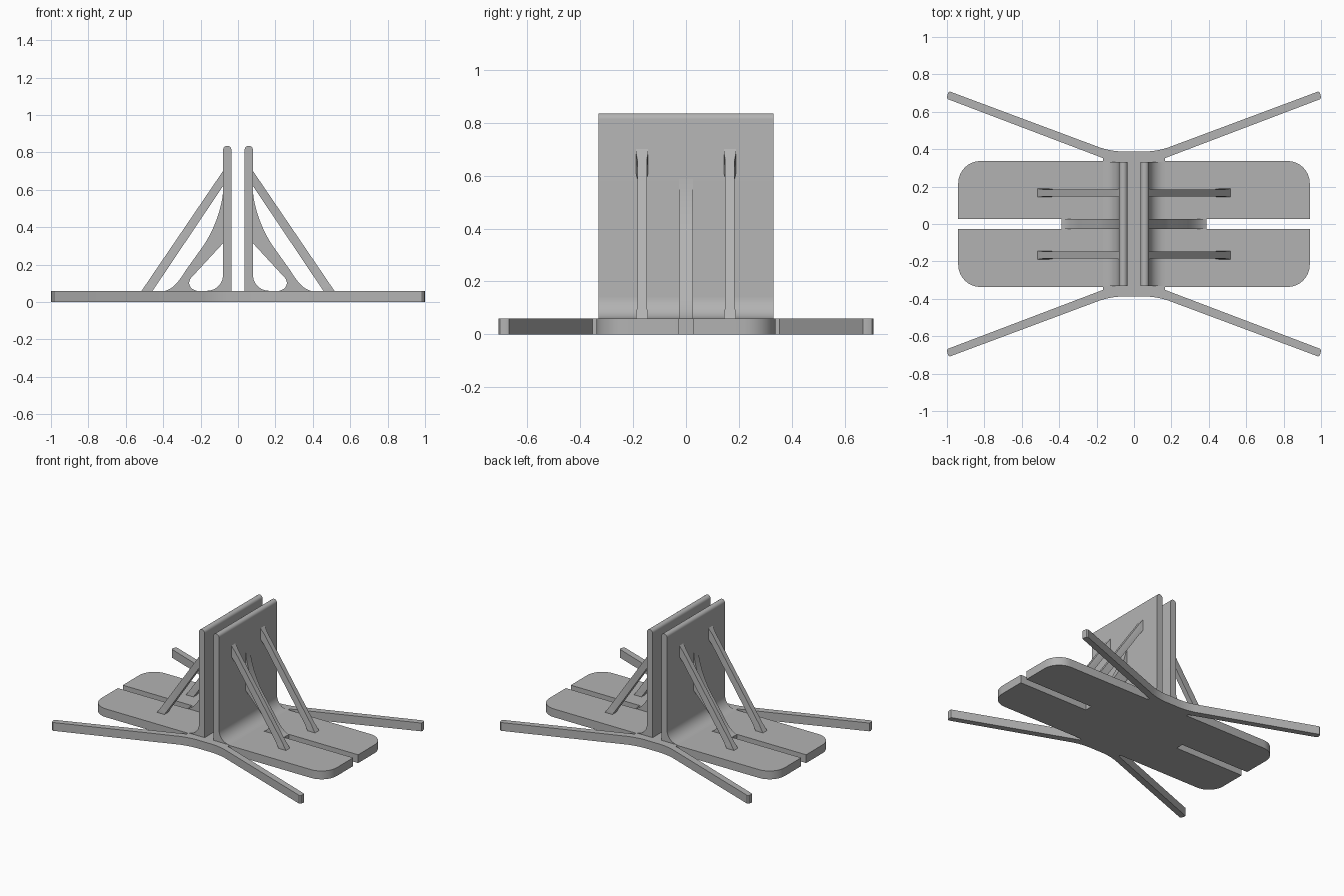
import bpy, bmesh, math
from mathutils import Vector
from mathutils.geometry import interpolate_bezier

cube = bpy.data.objects.get("Cube")
if cube:
    bpy.data.objects.remove(cube, do_unlink=True)

COLOR = (0.45, 0.45, 0.45, 1)
grey = bpy.data.materials.new("plain grey")
grey.use_nodes = True
grey.diffuse_color = COLOR
for node in grey.node_tree.nodes:
    if node.type == 'BSDF_PRINCIPLED':
        node.inputs["Base Color"].default_value = COLOR


def arc(cx, cy, r, start, end, steps=8):
    angles = [math.radians(start + (end - start) * i / steps) for i in range(steps + 1)]
    return [(cx + r * math.cos(a), cy + r * math.sin(a)) for a in angles]


def bezier(*points, steps=12):
    curve = interpolate_bezier(*[Vector((x, y, 0)) for x, y in points], steps)
    return [(p.x, p.y) for p in curve]


def loft(name, rings, mirror=(False, False)):
    """Join matching rings of points into a closed solid."""
    bm = bmesh.new()
    loops = [[bm.verts.new(p) for p in ring] for ring in rings]
    n = len(loops[0])
    bm.faces.new(loops[0])
    bm.faces.new(loops[-1])
    for a, b in zip(loops, loops[1:]):
        for i in range(n):
            j = (i + 1) % n
            bm.faces.new((a[i], a[j], b[j], b[i]))
    bmesh.ops.recalc_face_normals(bm, faces=bm.faces)
    mesh = bpy.data.meshes.new(name)
    bm.to_mesh(mesh)
    bm.free()
    mesh.materials.append(grey)
    obj = bpy.data.objects.new(name, mesh)
    bpy.context.collection.objects.link(obj)
    bpy.ops.object.select_all(action='DESELECT')
    obj.select_set(True)
    bpy.context.view_layer.objects.active = obj
    bpy.ops.object.shade_smooth_by_angle(angle=math.radians(30))
    if any(mirror):
        mod = obj.modifiers.new("Mirror", 'MIRROR')
        mod.use_axis = (mirror[0], mirror[1], False)
        mod.use_mirror_merge = False
    return obj


def side_prism(name, profile, half_width):
    """Extrude an x-z profile evenly along y, mirrored to both sides."""
    rings = [[(x, y, z) for x, z in profile] for y in (-half_width, half_width)]
    return loft(name, rings, mirror=(True, False))


BASE_TOP = 0.06
SUNK = 0.05

# Base: slotted plate and splayed arms, one quarter outline mirrored around
quarter = [(0.06, 0.387), (0.1, 0.39), (0.14, 0.397), (0.18, 0.408),
           (0.984, 0.708), (0.994, 0.702), (1.0, 0.68), (0.997, 0.668),
           (0.165, 0.352), (0.165, 0.337)]
quarter += arc(0.82, 0.217, 0.12, 90, 0)
quarter += [(0.94, 0.028), (0.387, 0.028)]
right_half = quarter + [(x, -y) for x, y in reversed(quarter)]
outline = right_half + [(-x, y) for x, y in reversed(right_half)]
loft("base_plate", [[(x, y, z) for x, y in outline] for z in (0, BASE_TOP)])

# Upright walls with rounded tops and a fillet at the foot
wall = [(0.035, SUNK)]
wall += arc(0.0575, 0.8125, 0.0225, 180, 0, 12)
wall += arc(0.165, 0.145, 0.085, 180, 270, 10)
wall += [(0.165, SUNK)]
side_prism("upright_walls", wall, 0.331)

# Central curved braces
brace = [(0.07, 0.595)]
brace += bezier((0.08, 0.588), (0.09, 0.47), (0.15, 0.345), (0.2, 0.28))
brace += bezier((0.28, 0.168), (0.31, 0.12), (0.34, 0.075), (0.387, 0.06))
brace += [(0.387, SUNK), (0.22, SUNK)]
brace += bezier((0.222, 0.06), (0.255, 0.068), (0.275, 0.098), (0.25, 0.13))
brace += [(0.07, 0.325)]
side_prism("curved_braces", brace, 0.026)

# Straight struts, slightly flared at both ends
outer_top, outer_foot = Vector((0.07, 0.715)), Vector((0.522, SUNK))
inner_top, inner_foot = Vector((0.07, 0.635)), Vector((0.463, SUNK))
rings = []
for t, half in ((0, 0.023), (0.05, 0.022), (0.08, 0.018),
                (0.92, 0.018), (0.95, 0.022), (1, 0.023)):
    o = outer_top.lerp(outer_foot, t)
    i = inner_top.lerp(inner_foot, t)
    rings.append([(o.x, 0.166 - half, o.y), (o.x, 0.166 + half, o.y),
                  (i.x, 0.166 + half, i.y), (i.x, 0.166 - half, i.y)])
loft("struts", rings, mirror=(True, True))
